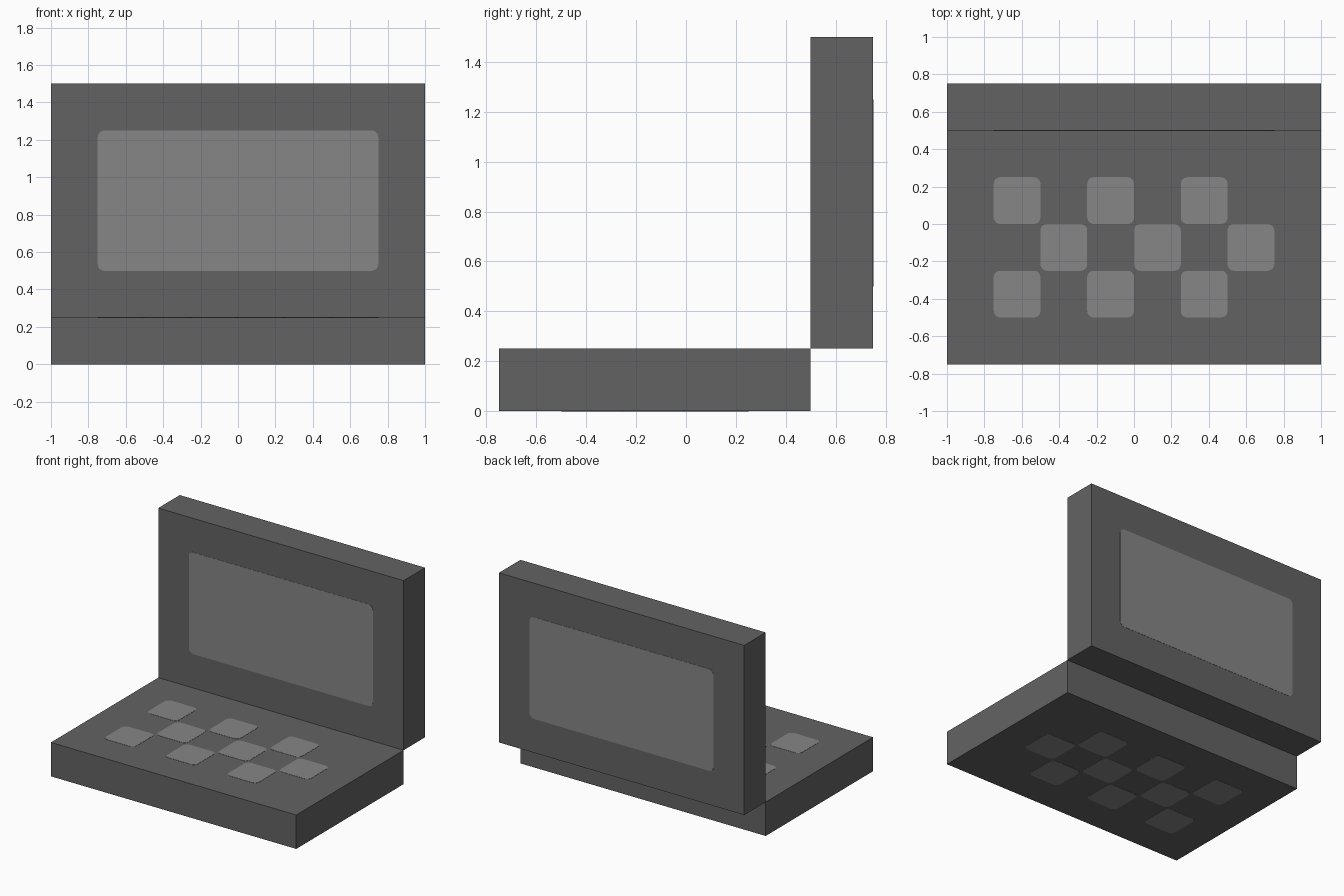
import bpy, bmesh, math
from mathutils import Matrix, Vector

if "Cube" in bpy.data.objects:
    bpy.data.objects.remove(bpy.data.objects["Cube"])


def material(name, v):
    m = bpy.data.materials.new(name)
    m.diffuse_color = (v, v, v, 1)
    m.use_nodes = True
    m.node_tree.nodes["Principled BSDF"].inputs["Base Color"].default_value = m.diffuse_color
    return m


DARK = material("dark grey", 0.124)
LIGHT = material("light grey", 0.238)
PROUD = 0.0015  # how far painted plates stand off the casing


def finish(name, bm, mat):
    bmesh.ops.recalc_face_normals(bm, faces=bm.faces)
    me = bpy.data.meshes.new(name)
    bm.to_mesh(me)
    bm.free()
    me.materials.append(mat)
    ob = bpy.data.objects.new(name, me)
    bpy.context.collection.objects.link(ob)
    return ob


def box(name, lo, hi):
    lo, hi = Vector(lo), Vector(hi)
    bm = bmesh.new()
    bmesh.ops.create_cube(bm, size=1, matrix=Matrix.Translation((lo + hi) / 2)
                          @ Matrix.Diagonal((*(hi - lo), 1)))
    return finish(name, bm, DARK)


def plate(name, u0, v0, u1, v1, r, place):
    """Thin rounded rectangle drawn in (u, v), put in space by place(u, v, w)."""
    bm = bmesh.new()
    pts = []
    corners = [(u1 - r, v1 - r), (u0 + r, v1 - r), (u0 + r, v0 + r), (u1 - r, v0 + r)]
    for i, (cu, cv) in enumerate(corners):
        for k in range(6):
            a = math.radians(90 * i + 18 * k)
            pts.append((cu + r * math.cos(a), cv + r * math.sin(a)))
    face = bm.faces.new([bm.verts.new(place(u, v, -PROUD)) for u, v in pts])
    ext = bmesh.ops.extrude_face_region(bm, geom=[face], use_keep_orig=True)
    step = Vector(place(0, 0, PROUD)) - Vector(place(0, 0, -PROUD))
    bmesh.ops.translate(bm, vec=step,
                        verts=[g for g in ext["geom"] if isinstance(g, bmesh.types.BMVert)])
    return finish(name, bm, LIGHT)


# Casing: flat base and upright lid meeting along one edge
box("base", (-1, -0.75, 0), (1, 0.5, 0.25))
box("lid", (-1, 0.5, 0.25), (1, 0.75, 1.5))

# Screen panel, shown on both the front and back of the lid
for side, y in (("front", 0.5), ("back", 0.75)):
    plate("screen_" + side, -0.75, 0.5, 0.75, 1.25, 0.035,
          lambda u, v, w, y=y: (u, y + w, v))

# Checkered keys, shown on both the top and underside of the base
for side, z in (("top", 0.25), ("bottom", 0.0)):
    for row in range(3):
        for col in range(3):
            x = -0.75 + 0.5 * col + 0.25 * (row % 2)
            y = -0.5 + 0.25 * row
            plate(f"key_{side}_{row}_{col}", x, y, x + 0.25, y + 0.25, 0.035,
                  lambda u, v, w, z=z: (u, v, z + w))
